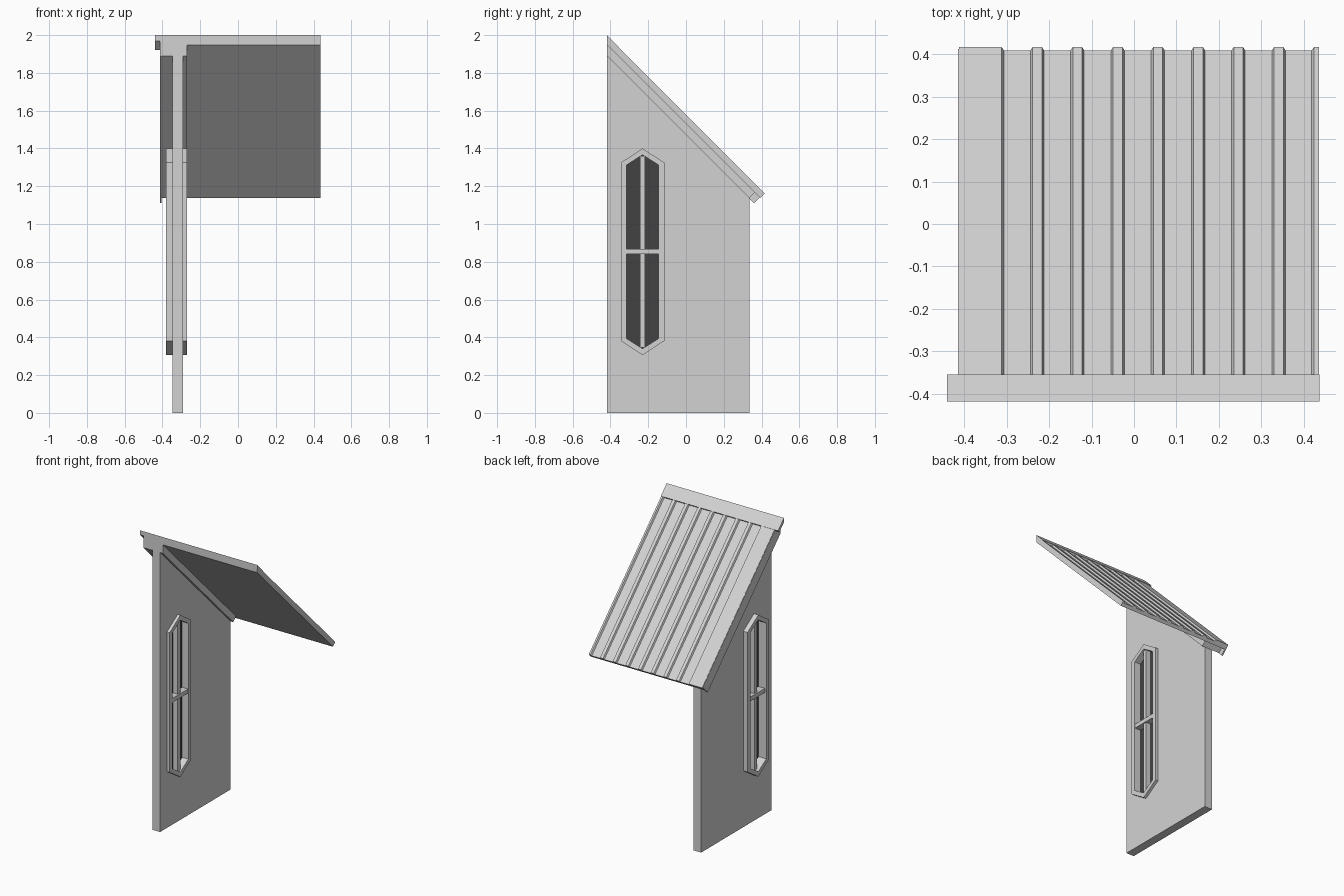
import bpy
import bmesh
from mathutils import Vector

cube = bpy.data.objects.get("Cube")
if cube:
    bpy.data.objects.remove(cube, do_unlink=True)


def material(name, value):
    m = bpy.data.materials.new(name)
    m.use_nodes = True
    colour = (value, value, value, 1)
    m.diffuse_color = colour
    m.node_tree.nodes["Principled BSDF"].inputs["Base Color"].default_value = colour
    return m


GREY = material("light_grey", 0.65)
DARK = material("dark_glass", 0.055)
FRONT = -0.418


def finish(name, bm, mat):
    bmesh.ops.recalc_face_normals(bm, faces=bm.faces)
    mesh = bpy.data.meshes.new(name)
    bm.to_mesh(mesh)
    bm.free()
    mesh.materials.append(mat)
    obj = bpy.data.objects.new(name, mesh)
    bpy.context.collection.objects.link(obj)
    return obj


def prism(name, loops, x0, x1, mat=GREY):
    """Extrude a (y, z) outline, with optional hole outlines, from x0 to x1."""
    bm = bmesh.new()
    for loop in loops:
        vs = [bm.verts.new((x0, y, z)) for y, z in loop]
        for a, b in zip(vs, vs[1:] + vs[:1]):
            bm.edges.new((a, b))
    bmesh.ops.triangle_fill(bm, use_beauty=True, edges=bm.edges[:], normal=(1, 0, 0))
    ext = bmesh.ops.extrude_face_region(bm, geom=bm.faces[:], use_keep_orig=True)
    new = [g for g in ext["geom"] if isinstance(g, bmesh.types.BMVert)]
    bmesh.ops.translate(bm, verts=new, vec=Vector((x1 - x0, 0, 0)))
    return finish(name, bm, mat)


def slope_end(level, cut):
    """Point on the 45 degree line y + z = level, cut square to the slope."""
    return ((level - cut) / 2, (level + cut) / 2)


def slope_board(name, top, bottom, cut, x0, x1):
    outline = [(FRONT, top - FRONT), slope_end(top, cut),
               slope_end(bottom, cut), (FRONT, bottom - FRONT)]
    return prism(name, [outline], x0, x1)


def pointed(half, shoulder, tip, cy=-0.23, cz=0.853):
    """Tall outline with a pointed top and bottom."""
    return [(cy - half, cz - shoulder), (cy, cz - tip), (cy + half, cz - shoulder),
            (cy + half, cz + shoulder), (cy, cz + tip), (cy - half, cz + shoulder)]


def bar(name, y0, y1, z0, z1, x0, x1):
    return prism(name, [[(y0, z0), (y1, z0), (y1, z1), (y0, z1)]], x0, x1)


# Side wall with a window hole
outer = pointed(0.115, 0.472, 0.547)
inner = pointed(0.085, 0.459, 0.513)
BACK = 0.335
wall = [(FRONT, 0), (BACK, 0), (BACK, 1.53 - BACK), (FRONT, 1.53 - FRONT)]
prism("side_wall", [wall, pointed(0.1, 0.465, 0.53)], -0.348, -0.29)

# Window frame, glass and glazing bars
prism("window_frame", [outer, inner], -0.38, -0.27)
prism("window_glass", [pointed(0.09, 0.461, 0.518)], -0.322, -0.316, DARK)
bar("window_upright", -0.244, -0.216, 0.345, 1.361, -0.36, -0.28)
bar("window_crossbar", -0.317, -0.143, 0.84, 0.868, -0.37, -0.272)

# Ribbed roof sheet: cross-section of (x, slope level), swept down the slope
LOW, HIGH, UNDER = 1.563, 1.578, 1.53
section = [(-0.412, UNDER), (-0.412, HIGH), (-0.312, HIGH), (-0.306, LOW)]
for i in range(7):
    c = -0.228 + i * 0.0948
    section += [(c - 0.016, LOW), (c - 0.011, HIGH), (c + 0.011, HIGH), (c + 0.016, LOW)]
section += [(0.418, LOW), (0.424, HIGH), (0.436, HIGH), (0.436, UNDER)]
bm = bmesh.new()
top_ring = [bm.verts.new((x, FRONT, s - FRONT)) for x, s in section]
low_ring = [bm.verts.new((x, *slope_end(s, 0.745))) for x, s in section]
n = len(section)
for i in range(n):
    j = (i + 1) % n
    bm.faces.new((top_ring[i], top_ring[j], low_ring[j], low_ring[i]))
bm.faces.new(top_ring)
bm.faces.new(low_ring[::-1])
finish("ribbed_roof", bm, GREY)

# Ridge cap, outer fascia board and the beam under the roof edge
slope_board("ridge_cap", 1.582, 1.552, 2.292, -0.44, 0.437)
slope_board("outer_fascia", 1.575, 1.47, 0.75, -0.414, -0.404)
slope_board("edge_beam", 1.54, 1.472, 0.802, -0.406, -0.27)
